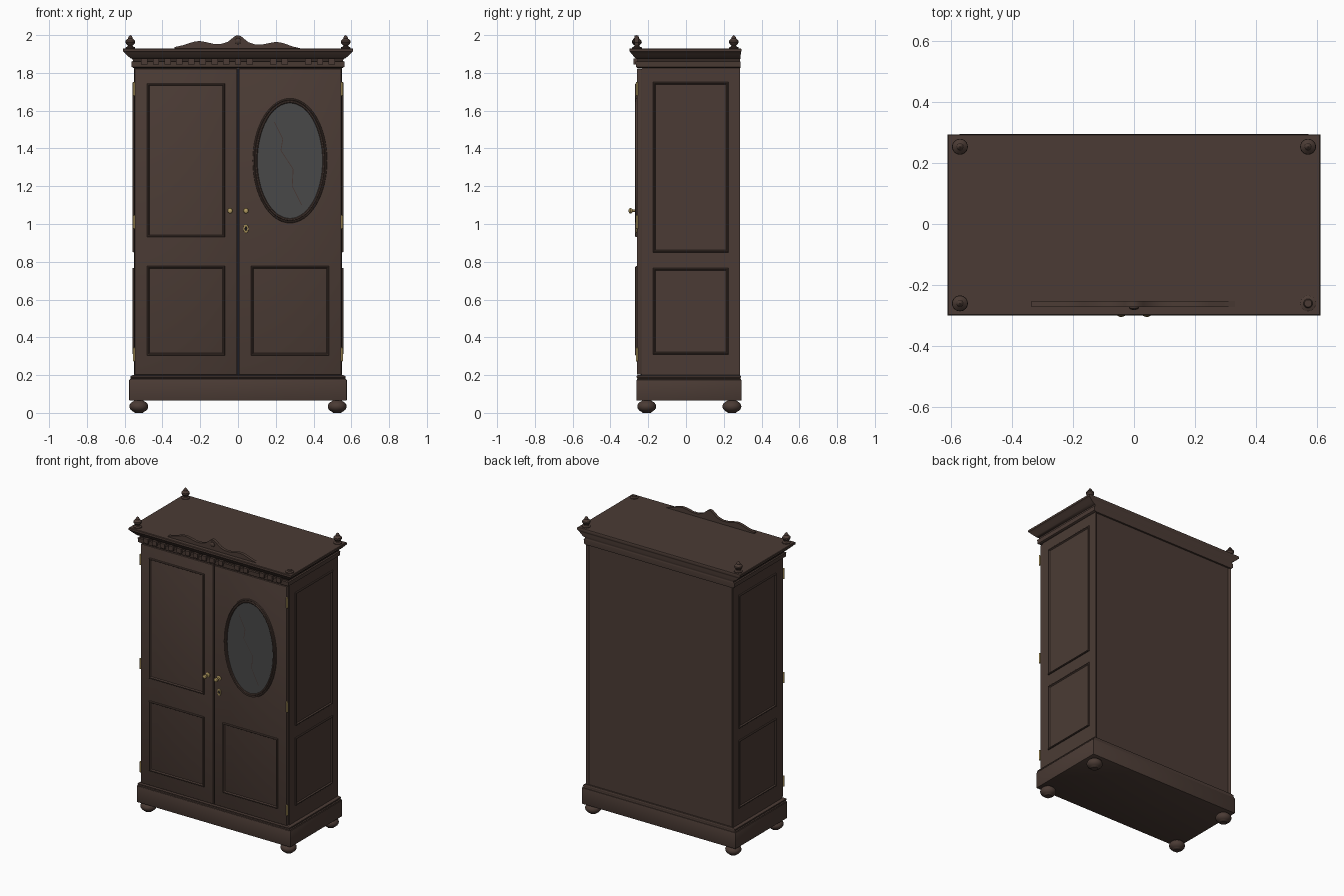
import bpy, bmesh, math
from mathutils import Vector, Matrix

cube = bpy.data.objects.get("Cube")
if cube:
    bpy.data.objects.remove(cube, do_unlink=True)


def material(name, rgb):
    m = bpy.data.materials.new(name)
    m.use_nodes = True
    m.diffuse_color = (*rgb, 1)
    m.node_tree.nodes["Principled BSDF"].inputs["Base Color"].default_value = (*rgb, 1)
    return m


wood = material("dark wood", (0.07, 0.044, 0.035))
glass = material("grey mirror", (0.066, 0.066, 0.066))
brass = material("brass", (0.45, 0.33, 0.12))
crack_col = material("crack brown", (0.06, 0.035, 0.03))
shadow = material("gap black", (0.012, 0.011, 0.014))


def finish(name, bm, mat, smooth=True):
    bmesh.ops.recalc_face_normals(bm, faces=bm.faces)
    me = bpy.data.meshes.new(name)
    bm.to_mesh(me)
    bm.free()
    ob = bpy.data.objects.new(name, me)
    bpy.context.collection.objects.link(ob)
    me.materials.append(mat)
    if smooth:
        bpy.ops.object.select_all(action="DESELECT")
        ob.select_set(True)
        bpy.context.view_layer.objects.active = ob
        bpy.ops.object.shade_smooth_by_angle(angle=math.radians(35))
    return ob


def box(name, x, y, z, mat=wood, bevel=0.0):
    bm = bmesh.new()
    bmesh.ops.create_cube(bm, size=1)
    for v in bm.verts:
        v.co = [lo + (c + 0.5) * (hi - lo) for c, (lo, hi) in zip(v.co, (x, y, z))]
    if bevel:
        bmesh.ops.bevel(bm, geom=bm.edges[:], offset=bevel, segments=2, affect="EDGES", profile=0.5)
    return finish(name, bm, mat)


def loft(name, loops, mat=wood, caps=True):
    """Skin a list of equal-length point loops."""
    bm = bmesh.new()
    rings = [[bm.verts.new(p) for p in loop] for loop in loops]
    n = len(rings[0])
    for a, b in zip(rings, rings[1:]):
        for i in range(n):
            bm.faces.new((a[i], a[(i + 1) % n], b[(i + 1) % n], b[i]))
    if caps:
        bm.faces.new(rings[0])
        bm.faces.new(rings[-1])
    return finish(name, bm, mat)


def turned(name, profile, at, mat=wood, sides=24, axis="Z"):
    """Lathe (radius, height) pairs; axis Y points to the front."""
    turn = Matrix.Rotation(math.pi / 2, 3, "X") if axis == "Y" else Matrix.Identity(3)
    ring = [(math.cos(t), math.sin(t)) for t in (math.tau * i / sides for i in range(sides))]
    return loft(name, [[turn @ Vector((r * c, r * s, h)) + Vector(at) for c, s in ring]
                       for r, h in profile], mat)


def tiers(name, steps):
    """Rectangular moulding from (half width, front, back, height) steps."""
    return loft(name, [[(-w, f, z), (w, f, z), (w, b, z), (-w, b, z)] for w, f, b, z in steps])


BEAD = ((0, 0), (0.001, 0.006), (0.004, 0.009), (0.008, 0.008), (0.011, 0.003), (0.013, 0))


def panel_frame(name, u, z, place):
    """Raised rectangular bead; place(u, z, height) maps it onto a surface."""
    return loft(name, [[place(*p, h) for p in ((u[0] + d, z[0] + d), (u[1] - d, z[0] + d),
                                               (u[1] - d, z[1] - d), (u[0] + d, z[1] - d))]
                       for d, h in BEAD], caps=False)


DOOR = -0.26

# Carcass with a recessed back
bm = bmesh.new()
bmesh.ops.create_cube(bm, size=1)
for v in bm.verts:
    v.co = (v.co.x * 1.1, 0.025 + v.co.y * 0.52, 1.015 + v.co.z * 1.67)
bm.normal_update()
back = [f for f in bm.faces if f.normal.y > 0.9]
bmesh.ops.inset_region(bm, faces=back, thickness=0.02)
bmesh.ops.translate(bm, verts=back[0].verts, vec=(0, -0.01, 0))
finish("carcass", bm, wood, False)
box("door_gap", (-0.006, 0.006), (-0.24, -0.236), (0.2, 1.82), shadow)

# Plinth, its moulding and the bun feet
box("plinth", (-0.577, 0.577), (-0.263, 0.294), (0.065, 0.176), bevel=0.005)
tiers("plinth_moulding", [(0.572, -0.26, 0.29, 0.174), (0.572, -0.26, 0.29, 0.18),
                          (0.566, -0.256, 0.289, 0.183), (0.569, -0.262, 0.29, 0.187),
                          (0.568, -0.262, 0.29, 0.194), (0.556, -0.255, 0.286, 0.2)])
bun = [(0.05 * max(0.45, math.sin(t)) , 0.034 - 0.034 * math.cos(t))
       for t in (math.pi * i / 12 for i in range(13))]
for x in (-0.525, 0.525):
    for y in (-0.208, 0.243):
        turned("bun_foot", bun, (x, y, 0))

# Doors, panels, hinges and knobs
for s, side in ((-1, "right"), (1, "left")):
    box(side + "_door", sorted((s * 0.004, s * 0.547)), (DOOR, -0.236), (0.203, 1.822), bevel=0.003)
    front = lambda u, z, h: (s * u, DOOR - h, z)
    flank = lambda u, z, h: (s * (0.55 + h), u, z)
    panel_frame(side + "_door_lower_panel", (0.07, 0.482), (0.303, 0.777), front)
    if s < 0:
        panel_frame("right_door_upper_panel", (0.07, 0.482), (0.93, 1.745), front)
    panel_frame(side + "_flank_upper_panel", (-0.174, 0.225), (0.85, 1.752), flank)
    panel_frame(side + "_flank_lower_panel", (-0.174, 0.225), (0.31, 0.768), flank)
    for z in (0.31, 1.01, 1.715):
        turned(side + "_hinge", [(0.003, -0.037), (0.006, -0.034), (0.006, 0.034), (0.003, 0.037)],
               (s * 0.55, -0.26, z), brass, 12)
    turned(side + "_knob", [(0.015, 0), (0.015, 0.004), (0.006, 0.008), (0.006, 0.022), (0.012, 0.027),
                            (0.015, 0.034), (0.012, 0.041), (0.004, 0.044)],
           (s * 0.042, DOOR, 1.07), brass, 16, "Y")

# Keyhole plate
def ellipse(cx, cz, rx, rz, y, n=64):
    return [(cx + rx * math.cos(math.tau * i / n), y, cz + rz * math.sin(math.tau * i / n))
            for i in range(n)]


loft("keyhole_plate", [ellipse(0.042, 0.975, r, r * 1.7, DOOR - h, 16)
                       for r, h in ((0.014, 0), (0.013, 0.004), (0.007, 0.004), (0.006, 0))],
     brass, caps=False)
loft("keyhole", [ellipse(0.042, 0.975, 0.007, 0.013, y, 16) for y in (DOOR, DOOR - 0.001)], shadow)

# Oval mirror in its moulded ring, with a crack
CX, CZ = 0.275, 1.335
loft("mirror", [ellipse(CX, CZ, 0.18, 0.308, y) for y in (DOOR, DOOR - 0.002)], glass)
loft("mirror_ring", [ellipse(CX, CZ, 0.197 - d, 0.33 - d, DOOR - h) for d, h in
                     ((0, 0), (0.002, 0.007), (0.007, 0.009), (0.011, 0.005), (0.014, 0.011),
                      (0.02, 0.011), (0.024, 0.007), (0.025, 0))], caps=False)
path = [(0.19, 1.54), (0.235, 1.45), (0.225, 1.39), (0.29, 1.29), (0.285, 1.2), (0.335, 1.1)]
bm = bmesh.new()
for (x0, z0), (x1, z1) in zip(path, path[1:]):
    bm.faces.new([bm.verts.new((x, DOOR - 0.0028, z)) for x, z in
                  ((x0, z0), (x0 + 0.004, z0), (x1 + 0.004, z1), (x1, z1))])
finish("mirror_crack", bm, crack_col, False)

# Cornice and dentils, a few of them lost
tiers("cornice", [(0.552, -0.255, 0.287, 1.825), (0.563, -0.265, 0.288, 1.832),
                  (0.565, -0.267, 0.288, 1.86), (0.556, -0.256, 0.287, 1.862),
                  (0.558, -0.258, 0.287, 1.874), (0.566, -0.265, 0.288, 1.876),
                  (0.576, -0.272, 0.289, 1.883), (0.594, -0.288, 0.29, 1.9),
                  (0.602, -0.294, 0.29, 1.908), (0.606, -0.296, 0.292, 1.911),
                  (0.61, -0.3, 0.293, 1.914), (0.61, -0.3, 0.293, 1.927), (0.607, -0.297, 0.291, 1.93)])
for i in range(-8, 9):
    if i not in (2, 5):
        x = i * 0.062
        box("dentil", (x - 0.017, x + 0.017), (-0.279, -0.255), (1.845, 1.876))

# Finials, the front left one snapped off
finial = [(0.026, 0), (0.026, 0.006), (0.015, 0.01), (0.012, 0.016), (0.02, 0.022), (0.026, 0.032),
          (0.025, 0.041), (0.017, 0.049), (0.012, 0.053), (0.012, 0.058), (0.007, 0.066), (0.001, 0.071)]
for x in (-0.57, 0.57):
    for y in (-0.26, 0.253):
        snapped = x > 0 and y < 0
        turned("finial_stub" if snapped else "finial", finial[:4] if snapped else finial, (x, y, 1.929))

# Scrolled crest, leaning slightly
half = [(0.335, 0.003), (0.29, 0.013), (0.25, 0.027), (0.225, 0.034), (0.2, 0.036), (0.17, 0.031),
        (0.13, 0.022), (0.09, 0.022), (0.055, 0.033), (0.03, 0.053), (0.015, 0.065)]
top = [(-x, z) for x, z in half] + [(0, 0.069)] + half[::-1]
outline = top + [(0.335, -0.006), (-0.335, -0.006)]
crest = loft("crest", [[(x, y, 1.93 + z - 0.012 * x) for x, z in outline] for y in (-0.272, -0.252)])
turned("crest_boss", [(0.017, 0), (0.016, 0.005), (0.01, 0.009), (0.003, 0.011)],
       (0, -0.271, 1.968), wood, 16, "Y")
